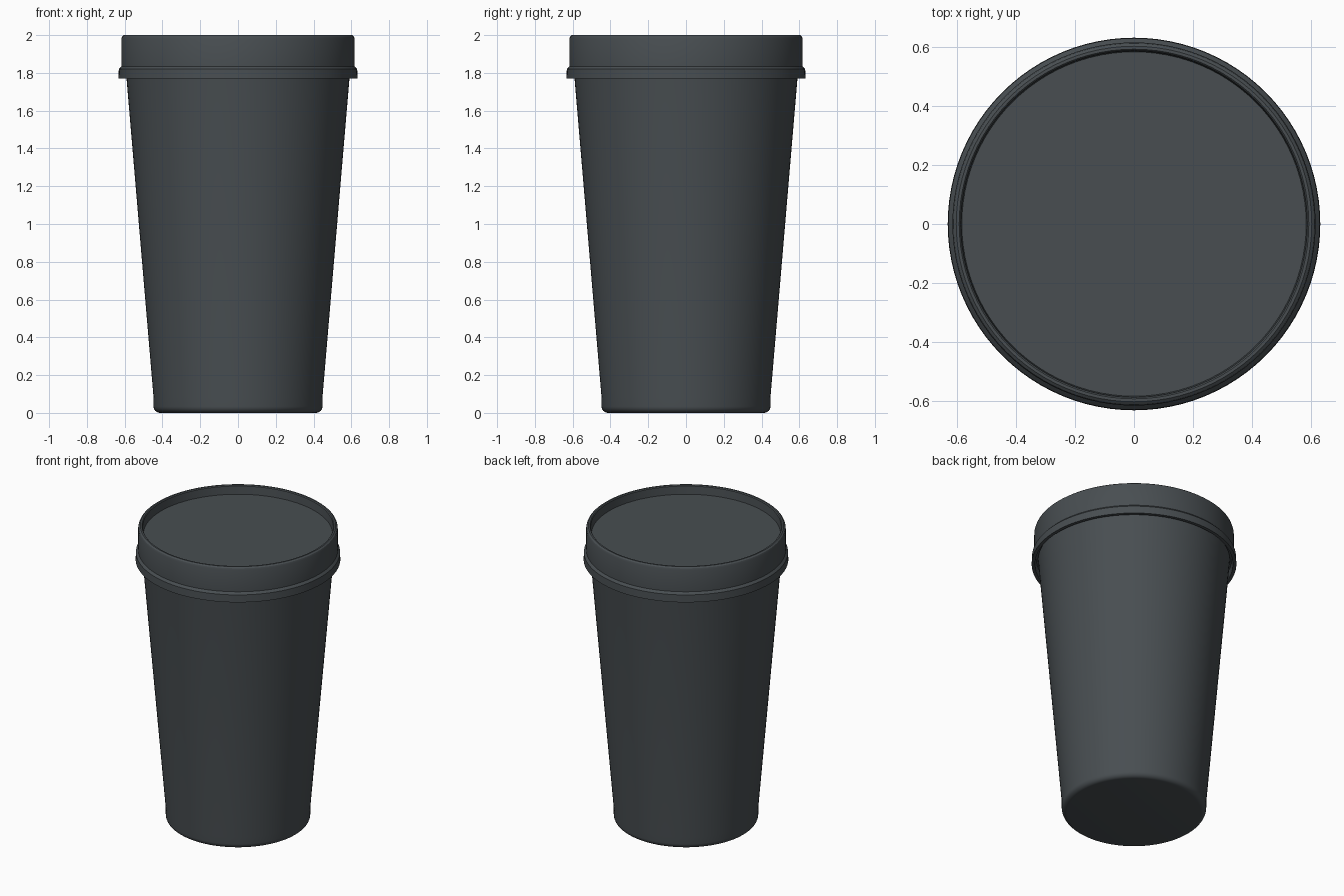
import bpy, bmesh, math

if "Cube" in bpy.data.objects:
    bpy.data.objects.remove(bpy.data.objects["Cube"])

SEGMENTS = 96

charcoal = bpy.data.materials.new("charcoal")
charcoal.diffuse_color = (0.065, 0.076, 0.083, 1.0)
charcoal.use_nodes = True
charcoal.node_tree.nodes["Principled BSDF"].inputs["Base Color"].default_value = charcoal.diffuse_color


def lathe(name, profile):
    """Spin an (r, z) profile around z; a point with r = 0 closes the centre."""
    bm = bmesh.new()
    rings = []
    for r, z in profile:
        if r == 0:
            rings.append([bm.verts.new((0, 0, z))] * SEGMENTS)
        else:
            rings.append([bm.verts.new((r * math.cos(2 * math.pi * i / SEGMENTS),
                                        r * math.sin(2 * math.pi * i / SEGMENTS), z))
                          for i in range(SEGMENTS)])
    for a, b in zip(rings, rings[1:]):
        for i in range(SEGMENTS):
            j = (i + 1) % SEGMENTS
            quad = [a[i], a[j], b[j], b[i]]
            bm.faces.new(list(dict.fromkeys(quad)))
    bmesh.ops.recalc_face_normals(bm, faces=bm.faces[:])
    mesh = bpy.data.meshes.new(name)
    bm.to_mesh(mesh)
    bm.free()
    obj = bpy.data.objects.new(name, mesh)
    bpy.context.collection.objects.link(obj)
    mesh.materials.append(charcoal)
    bpy.ops.object.select_all(action='DESELECT')
    obj.select_set(True)
    bpy.context.view_layer.objects.active = obj
    bpy.ops.object.shade_smooth_by_angle(angle=math.radians(30))
    return obj


# Tapered cup with a rounded foot and a short straight base band
foot = [(0.413 + 0.034 * math.sin(a), 0.034 - 0.034 * math.cos(a))
        for a in (math.pi / 2 * k / 6 for k in range(7))]
lathe("cup_body", [(0, 0)] + foot + [(0.447, 0.08), (0.591, 1.78), (0.593, 1.80), (0, 1.80)])

# Lid: wide skirt band, stepped wall, rounded rim and recessed top
lathe("lid", [
    (0, 1.81), (0.605, 1.81), (0.612, 1.77),            # underside
    (0.633, 1.77), (0.631, 1.82), (0.617, 1.835),       # skirt band
    (0.617, 1.982), (0.613, 1.993), (0.604, 2.0),       # wall and outer rim
    (0.594, 2.0), (0.589, 1.994),                       # inner rim
    (0.585, 1.94), (0, 1.94),                           # recessed top
])
